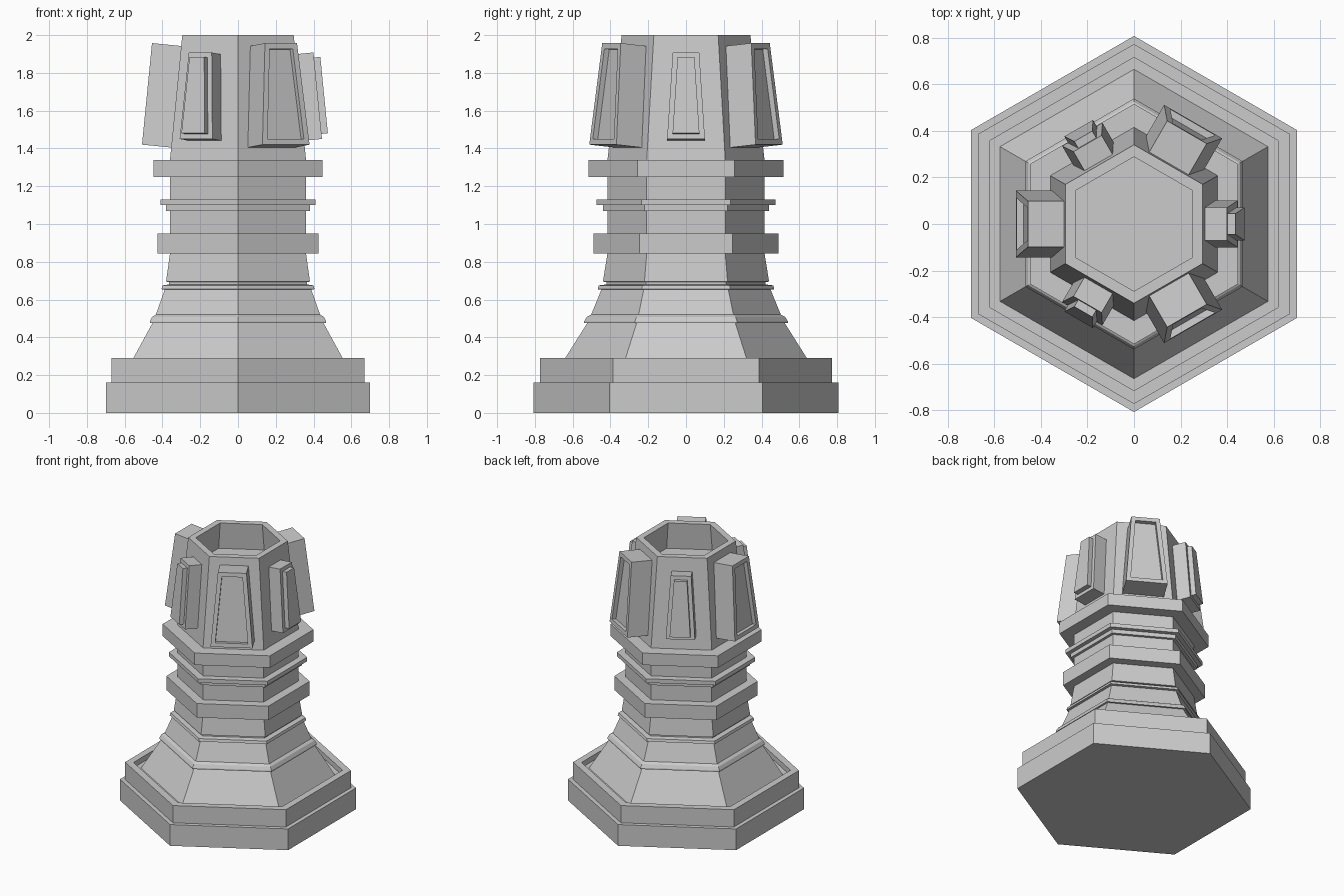
import bpy, bmesh, math
from mathutils import Matrix, Vector

if "Cube" in bpy.data.objects:
    bpy.data.objects.remove(bpy.data.objects["Cube"])


def finish(bm, name):
    bmesh.ops.recalc_face_normals(bm, faces=bm.faces)
    mesh = bpy.data.meshes.new(name)
    bm.to_mesh(mesh)
    bm.free()
    obj = bpy.data.objects.new(name, mesh)
    bpy.context.collection.objects.link(obj)
    return obj


def hex_lathe(name, profile):
    """Hexagonal solid from (apothem, z) points, flats facing +-x."""
    bm = bmesh.new()
    rings = []
    for a, z in profile:
        r = a / math.cos(math.pi / 6)
        rings.append([bm.verts.new((r * math.cos(math.radians(30 + 60 * i)),
                                    r * math.sin(math.radians(30 + 60 * i)), z))
                      for i in range(6)])
    for lo, hi in zip(rings, rings[1:]):
        for i in range(6):
            j = (i + 1) % 6
            bm.faces.new((lo[i], lo[j], hi[j], hi[i]))
    bm.faces.new(rings[0][::-1])
    bm.faces.new(rings[-1])
    return finish(bm, name)


TILT = math.atan(0.065 / 0.66)


def panel(name, angle, dist, z, hw_bottom, hw_top, length, thick, border, step):
    """Tapered slab lying on a leaning face, with a raised or sunken centre."""
    bm = bmesh.new()
    outline = [(-hw_bottom, 0), (hw_bottom, 0), (hw_top, length), (-hw_top, length)]
    # local axes: x outward, y sideways, z up the slope
    back = [bm.verts.new((-0.01, u, v)) for u, v in outline]
    front = [bm.verts.new((thick, u, v)) for u, v in outline]
    bm.faces.new(back[::-1])
    face = bm.faces.new(front)
    for i in range(4):
        j = (i + 1) % 4
        bm.faces.new((back[i], back[j], front[j], front[i]))
    bm.normal_update()
    bmesh.ops.inset_region(bm, faces=[face], thickness=border, use_even_offset=True)
    out = bmesh.ops.extrude_discrete_faces(bm, faces=[face])
    bmesh.ops.translate(bm, verts=out["faces"][0].verts, vec=Vector((step, 0, 0)))
    bm.transform(Matrix.Rotation(math.radians(angle), 4, 'Z')
                 @ Matrix.Translation((dist, 0, z))
                 @ Matrix.Rotation(-TILT, 4, 'Y'))
    return finish(bm, name)


# Stepped foot with a shallow trough, then banded shaft and hollow head
hex_lathe("tower_body", [
    (0.70, 0), (0.70, 0.16), (0.67, 0.16), (0.67, 0.29), (0.62, 0.29), (0.62, 0.25),
    (0.576, 0.25), (0.453, 0.475),
    (0.467, 0.475), (0.467, 0.485), (0.455, 0.508), (0.435, 0.52),      # lower bead
    (0.388, 0.652),
    (0.405, 0.655), (0.40, 0.675), (0.365, 0.68), (0.365, 0.692),       # upper bead
    (0.381, 0.695), (0.36, 0.845),
    (0.425, 0.845), (0.425, 0.95), (0.36, 0.95), (0.36, 1.07),          # wide band
    (0.38, 1.07), (0.38, 1.10), (0.41, 1.10), (0.41, 1.13),             # double lip
    (0.36, 1.13), (0.36, 1.25),
    (0.447, 1.25), (0.447, 1.34), (0.36, 1.34),                         # collar
    (0.295, 2.0), (0.25, 2.0), (0.27, 1.80)])                           # head and cup

# Large recessed panels and small raised panels alternate around the head
for k in range(3):
    panel(f"large_panel_{k + 1}", 60 + 120 * k, 0.354, 1.405,
          0.144, 0.098, 0.54, 0.155, 0.03, -0.03)
    panel(f"small_panel_{k + 1}", 120 * k, 0.35, 1.441,
          0.10, 0.07, 0.46, 0.095, 0.027, 0.034)
